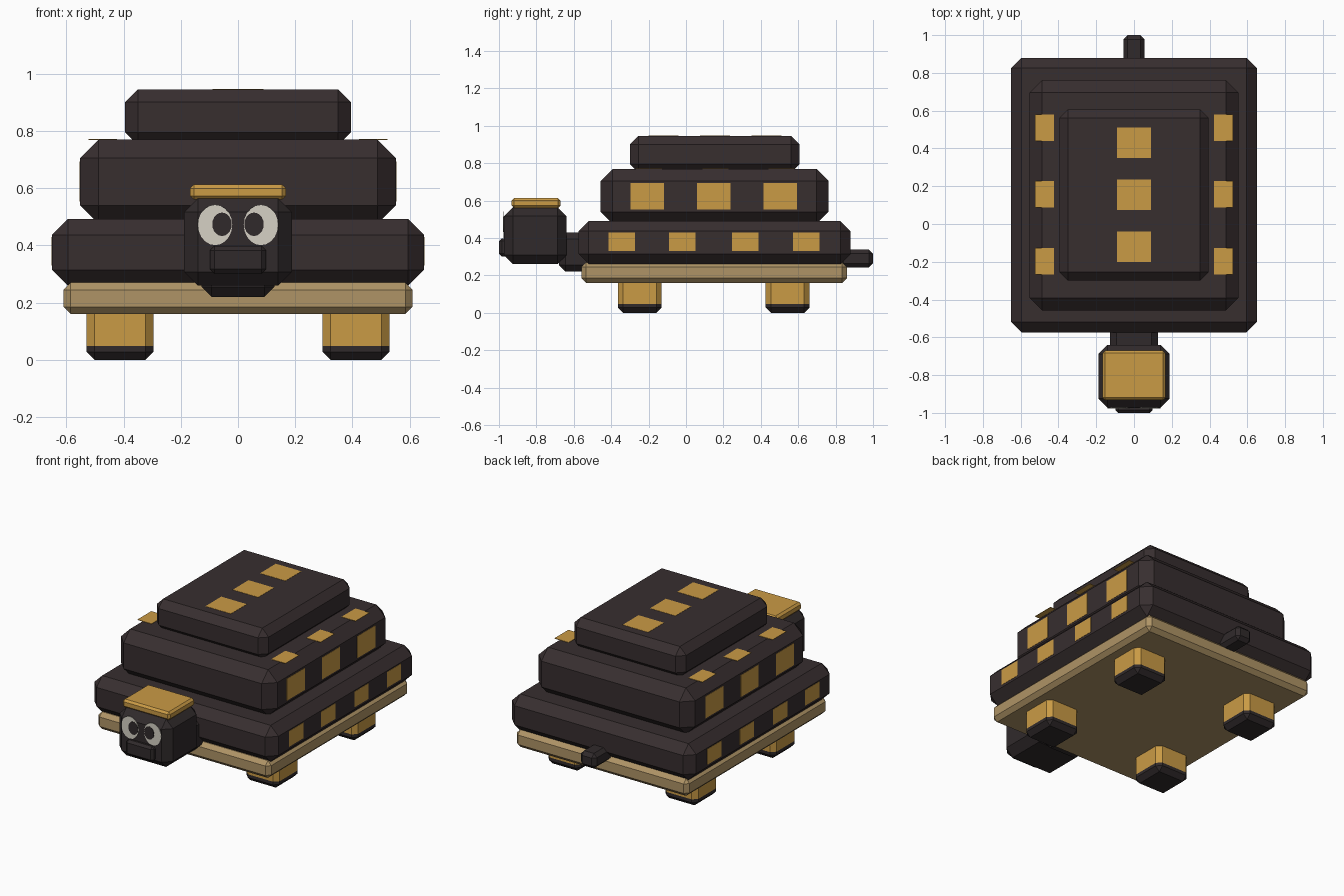
import bpy, bmesh, math
from mathutils import Matrix, Vector

if "Cube" in bpy.data.objects:
    bpy.data.objects.remove(bpy.data.objects["Cube"])


def material(name, r, g, b):
    lin = lambda c: ((c / 255 + 0.055) / 1.055) ** 2.4
    m = bpy.data.materials.new(name)
    m.diffuse_color = (lin(r), lin(g), lin(b), 1)
    m.use_nodes = True
    m.node_tree.nodes["Principled BSDF"].inputs["Base Color"].default_value = m.diffuse_color
    return m


SHELL = material("dark brown", 55, 46, 47)
SKIN = material("charcoal", 48, 42, 43)
OCHRE = material("ochre", 202, 155, 69)
TAN = material("tan", 175, 148, 102)
CREAM = material("cream", 214, 209, 197)


def finish(name, bm, *mats):
    bmesh.ops.recalc_face_normals(bm, faces=bm.faces)
    me = bpy.data.meshes.new(name)
    bm.to_mesh(me)
    bm.free()
    for m in mats:
        me.materials.append(m)
    ob = bpy.data.objects.new(name, me)
    bpy.context.collection.objects.link(ob)
    return ob


def box(name, lo, hi, mat, bevel=0.0, foot=None, foot_mat=None):
    """Chamfered box between two corners; faces below height `foot` get foot_mat."""
    lo, hi = Vector(lo), Vector(hi)
    bm = bmesh.new()
    size = Matrix.Diagonal((*(hi - lo), 1))
    bmesh.ops.create_cube(bm, size=1, matrix=Matrix.Translation((lo + hi) / 2) @ size)
    if bevel:
        bmesh.ops.bevel(bm, geom=bm.edges[:], offset=bevel, segments=1, affect='EDGES')
    mats = [mat]
    if foot_mat:
        bmesh.ops.bisect_plane(bm, geom=bm.verts[:] + bm.edges[:] + bm.faces[:],
                               plane_co=(0, 0, foot), plane_no=(0, 0, 1))
        mats.append(foot_mat)
        for f in bm.faces:
            f.material_index = int(f.calc_center_median().z < foot)
    return finish(name, bm, *mats)


def disc(name, x, y, z, rx, rz, mat):
    """Thin oval plate facing the front."""
    bm = bmesh.new()
    mtx = (Matrix.Translation((x, y, z)) @ Matrix.Diagonal((rx, 1, rz, 1))
           @ Matrix.Rotation(math.pi / 2, 4, 'X'))
    bmesh.ops.create_cone(bm, cap_ends=True, segments=20, radius1=1, radius2=1,
                          depth=0.003, matrix=mtx)
    return finish(name, bm, mat)


# Belly plate and stepped shell
box("belly_plate", (-0.61, -0.56, 0.16), (0.61, 0.86, 0.27), TAN, 0.025)
box("shell_lower", (-0.65, -0.575, 0.26), (0.65, 0.88, 0.492), SHELL, 0.055)
box("shell_middle", (-0.552, -0.457, 0.475), (0.552, 0.762, 0.77), SHELL, 0.065)
box("shell_top", (-0.395, -0.30, 0.75), (0.395, 0.607, 0.946), SHELL, 0.045)

# Head, neck, snout, cap and tail
box("neck", (-0.127, -0.68, 0.22), (0.127, -0.48, 0.43), SKIN, 0.035)
box("head", (-0.188, -0.973, 0.26), (0.188, -0.64, 0.565), SKIN, 0.048)
box("snout", (-0.098, -1.0, 0.302), (0.098, -0.94, 0.398), SKIN, 0.015)
box("head_cap", (-0.167, -0.932, 0.56), (0.167, -0.671, 0.613), OCHRE, 0.013)
box("tail", (-0.056, 0.82, 0.243), (0.056, 1.0, 0.338), SKIN, 0.022)

T = 0.0015  # half thickness of the painted plates
for side, s in (("left", -1), ("right", 1)):
    # Eyes
    disc(f"eye_{side}", s * 0.08, -0.974, 0.472, 0.06, 0.071, CREAM)
    disc(f"pupil_{side}", s * 0.056, -0.976, 0.474, 0.034, 0.041, SKIN)

    # Legs with dark feet
    for end, y in (("front", -0.247), ("back", 0.543)):
        x = s * 0.413
        box(f"leg_{end}_{side}", (x - 0.117, y - 0.117, 0), (x + 0.117, y + 0.117, 0.22),
            OCHRE, 0.028, 0.048, SKIN)

    # Spots on the sides of the lower and middle shell
    for i, y in enumerate((-0.343, -0.02, 0.316, 0.643)):
        box(f"lower_spot_{side}_{i}", (s * 0.65 - T, y - 0.071, 0.33),
            (s * 0.65 + T, y + 0.071, 0.43), OCHRE)
    for i, y in enumerate((-0.207, 0.148, 0.504)):
        box(f"middle_spot_{side}_{i}", (s * 0.552 - T, y - 0.09, 0.553),
            (s * 0.552 + T, y + 0.09, 0.693), OCHRE)

    # Spots along the ledge of the middle shell
    for i, y in enumerate((-0.198, 0.157, 0.51)):
        box(f"ledge_spot_{side}_{i}", (s * 0.473 - 0.05, y - 0.07, 0.771 - T),
            (s * 0.473 + 0.05, y + 0.07, 0.771 + T), OCHRE)

# Spots along the top of the shell
for i, y in enumerate((-0.12, 0.155, 0.43)):
    box(f"top_spot_{i}", (-0.09, y - 0.08, 0.946 - T), (0.09, y + 0.08, 0.946 + T), OCHRE)
